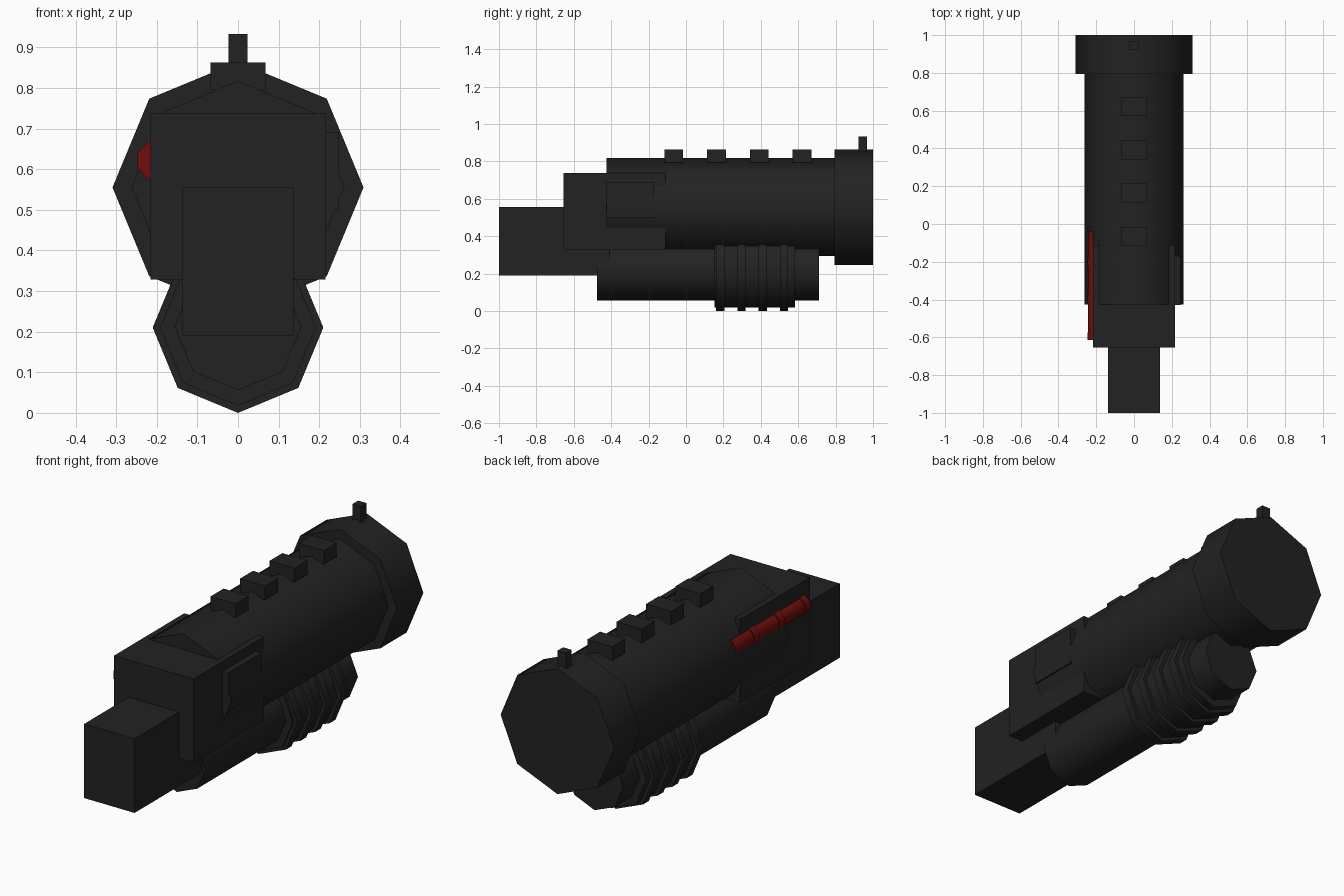
import bpy, bmesh, math

if "Cube" in bpy.data.objects:
    bpy.data.objects.remove(bpy.data.objects["Cube"])


def material(name, rgb):
    m = bpy.data.materials.new(name)
    m.diffuse_color = (*rgb, 1.0)
    m.use_nodes = True
    m.node_tree.nodes["Principled BSDF"].inputs["Base Color"].default_value = m.diffuse_color
    return m


BLACK = material("gunmetal_black", (0.016, 0.016, 0.016))
RED = material("dark_red", (0.16, 0.004, 0.004))


def finish(name, bm, mat, smooth=False):
    bmesh.ops.recalc_face_normals(bm, faces=bm.faces)
    mesh = bpy.data.meshes.new(name)
    bm.to_mesh(mesh)
    bm.free()
    mesh.materials.append(mat)
    if smooth:
        for p in mesh.polygons:
            p.use_smooth = True
        mesh.set_sharp_from_angle(angle=math.radians(60))
    obj = bpy.data.objects.new(name, mesh)
    bpy.context.collection.objects.link(obj)
    return obj


def box(name, x, y, z, mat=BLACK):
    """Box from (min, max) ranges."""
    bm = bmesh.new()
    bmesh.ops.create_cube(bm, size=1)
    for v in bm.verts:
        for i, (lo, hi) in enumerate((x, y, z)):
            v.co[i] = lo if v.co[i] < 0 else hi
    return finish(name, bm, mat)


def tube(name, x, z, r, y0, y1, mat=BLACK, turn=0.0, sides=8):
    """Octagonal cylinder along y."""
    bm = bmesh.new()
    rings = []
    for y in (y0, y1):
        rings.append([bm.verts.new((x + r * math.cos(a), y, z + r * math.sin(a)))
                      for a in (turn + math.tau * i / sides for i in range(sides))])
    for i in range(sides):
        j = (i + 1) % sides
        bm.faces.new((rings[0][i], rings[0][j], rings[1][j], rings[1][i]))
    for ring in rings:
        bm.faces.new(ring)
    return finish(name, bm, mat, True)


# barrel and muzzle
tube("barrel", 0, 0.555, 0.262, -0.425, 0.80)
tube("muzzle", 0, 0.555, 0.309, 0.795, 1.0)

# receiver, rear block and side port
box("receiver", (-0.216, 0.216), (-0.655, -0.11), (0.328, 0.738))
box("rear_block", (-0.137, 0.137), (-1.0, -0.41), (0.19, 0.555))
box("side_port", (0.18, 0.247), (-0.428, -0.17), (0.50, 0.69))

# lower tube with ribbed pump grip
tube("lower_tube", 0, 0.212, 0.156, -0.475, 0.71)
tube("pump_grip", 0, 0.21, 0.192, 0.152, 0.583)
for i in range(4):
    y = 0.183 + 0.1135 * i
    tube(f"pump_rib_{i + 1}", 0, 0.21, 0.21, y - 0.022, y + 0.022)

# top rail blocks and front sight
for i in range(4):
    y = -0.065 + 0.2285 * i
    box(f"rail_block_{i + 1}", (-0.068, 0.068), (y - 0.05, y + 0.05), (0.795, 0.863))
box("front_sight", (-0.023, 0.023), (0.923, 0.967), (0.84, 0.933))

# red rod with collars on the left side
TURN = math.pi / 8
tube("side_rod", -0.2, 0.621, 0.046, -0.612, -0.04, RED, TURN)
for i, y in enumerate((-0.595, -0.395, -0.20)):
    tube(f"rod_collar_{i + 1}", -0.2, 0.621, 0.051, y - 0.02, y + 0.02, RED, TURN)
